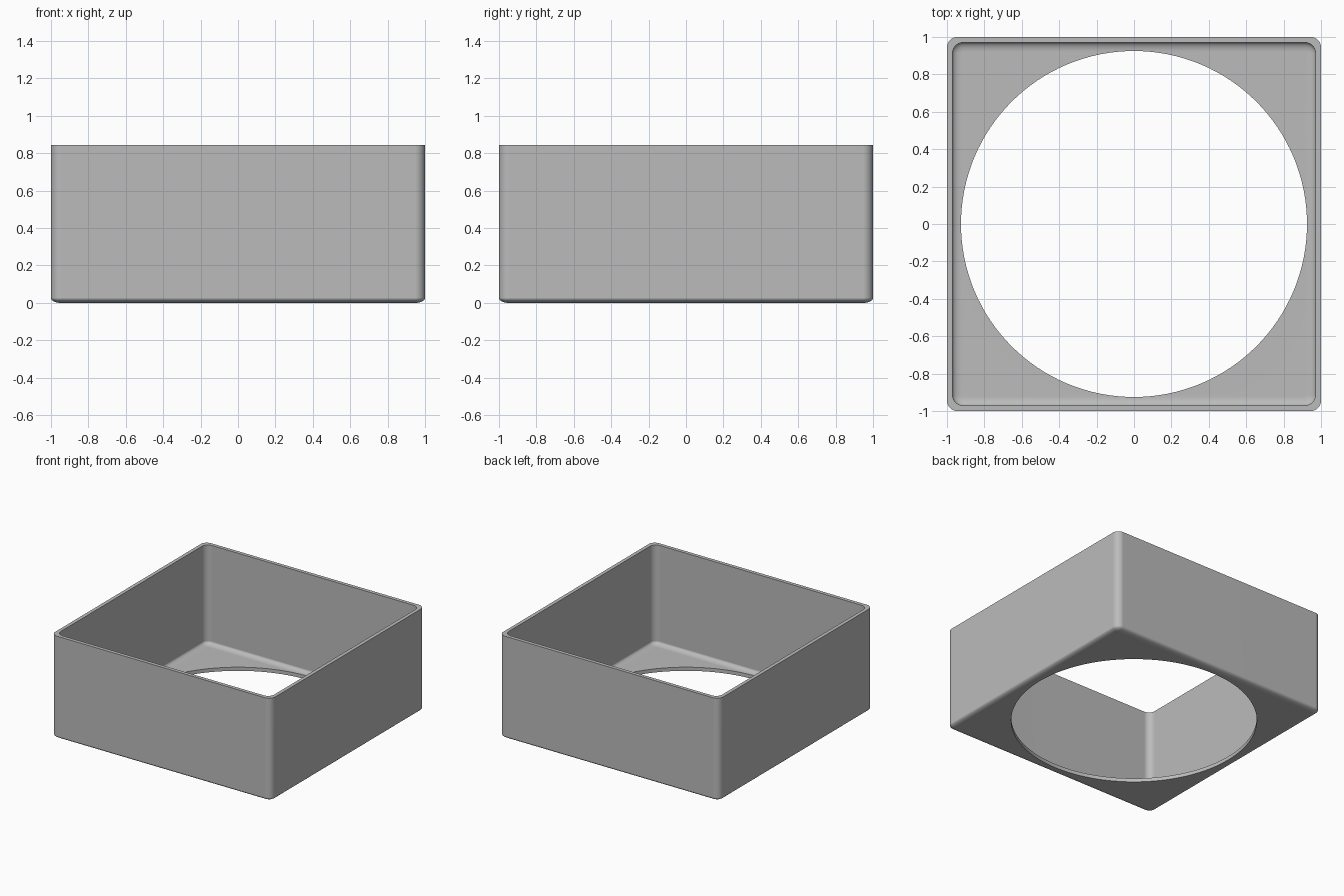
import bpy, bmesh
from math import sin, cos, pi

cube = bpy.data.objects.get("Cube")
if cube:
    bpy.data.objects.remove(cube, do_unlink=True)

HEIGHT, WALL, FLOOR = 0.845, 0.03, 0.03
CORNER, HOLE = 0.055, 0.925
EASE_W, EASE_H = 0.05, 0.027     # width and height of the rounded lower edge
STEPS = 8

grey = bpy.data.materials.new("plain grey")
grey.use_nodes = True
colour = (0.5, 0.5, 0.5, 1)
grey.diffuse_color = colour
grey.node_tree.nodes["Principled BSDF"].inputs["Base Color"].default_value = colour


def rounded_square(bm, half, radius, z):
    """Ring of vertices around a square with rounded corners."""
    ring = []
    for quarter, (sx, sy) in enumerate([(1, 1), (-1, 1), (-1, -1), (1, -1)]):
        for i in range(STEPS + 1):
            a = (quarter + i / STEPS) * pi / 2
            c = half - radius
            ring.append(bm.verts.new((sx * c + radius * cos(a), sy * c + radius * sin(a), z)))
    return ring


def shell_profile(half, base):
    """Rounded lower edge from the base up to the wall, as (half, radius, z)."""
    rows = []
    for i in range(STEPS + 1):
        a = i / STEPS * pi / 2
        inset = EASE_W * (1 - sin(a))
        rows.append((half - inset, CORNER - inset, base + EASE_H * (1 - cos(a))))
    return rows + [(half, CORNER, HEIGHT)]


# Open tray: up the outside, over the rim and down the inside
bm = bmesh.new()
rows = shell_profile(1, 0) + shell_profile(1 - WALL, FLOOR)[::-1]
rings = [rounded_square(bm, *row) for row in rows]
for low, high in zip(rings, rings[1:]):
    for i in range(len(low)):
        j = (i + 1) % len(low)
        bm.faces.new((low[i], low[j], high[j], high[i]))
bm.faces.new(rings[0][::-1])
bm.faces.new(rings[-1])
bmesh.ops.recalc_face_normals(bm, faces=bm.faces)
mesh = bpy.data.meshes.new("square_frame")
bm.to_mesh(mesh)
bm.free()
frame = bpy.data.objects.new("square_frame", mesh)
bpy.context.collection.objects.link(frame)
mesh.materials.append(grey)

# Round opening through the floor
bpy.ops.mesh.primitive_cylinder_add(vertices=128, radius=HOLE, depth=0.2)
cutter = bpy.context.object
cutter.name = "opening_cutter"
cutter.data.materials.append(grey)
cut = frame.modifiers.new("opening", "BOOLEAN")
cut.operation, cut.solver, cut.object = "DIFFERENCE", "EXACT", cutter

bpy.ops.object.select_all(action="DESELECT")
frame.select_set(True)
bpy.context.view_layer.objects.active = frame
bpy.ops.object.modifier_apply(modifier=cut.name)
bpy.data.objects.remove(cutter, do_unlink=True)

# Smooth rounded edges with crisp rim and opening
bpy.ops.object.shade_smooth_by_angle(angle=pi / 6)
weighted = frame.modifiers.new("even_shading", "WEIGHTED_NORMAL")
weighted.keep_sharp = True
